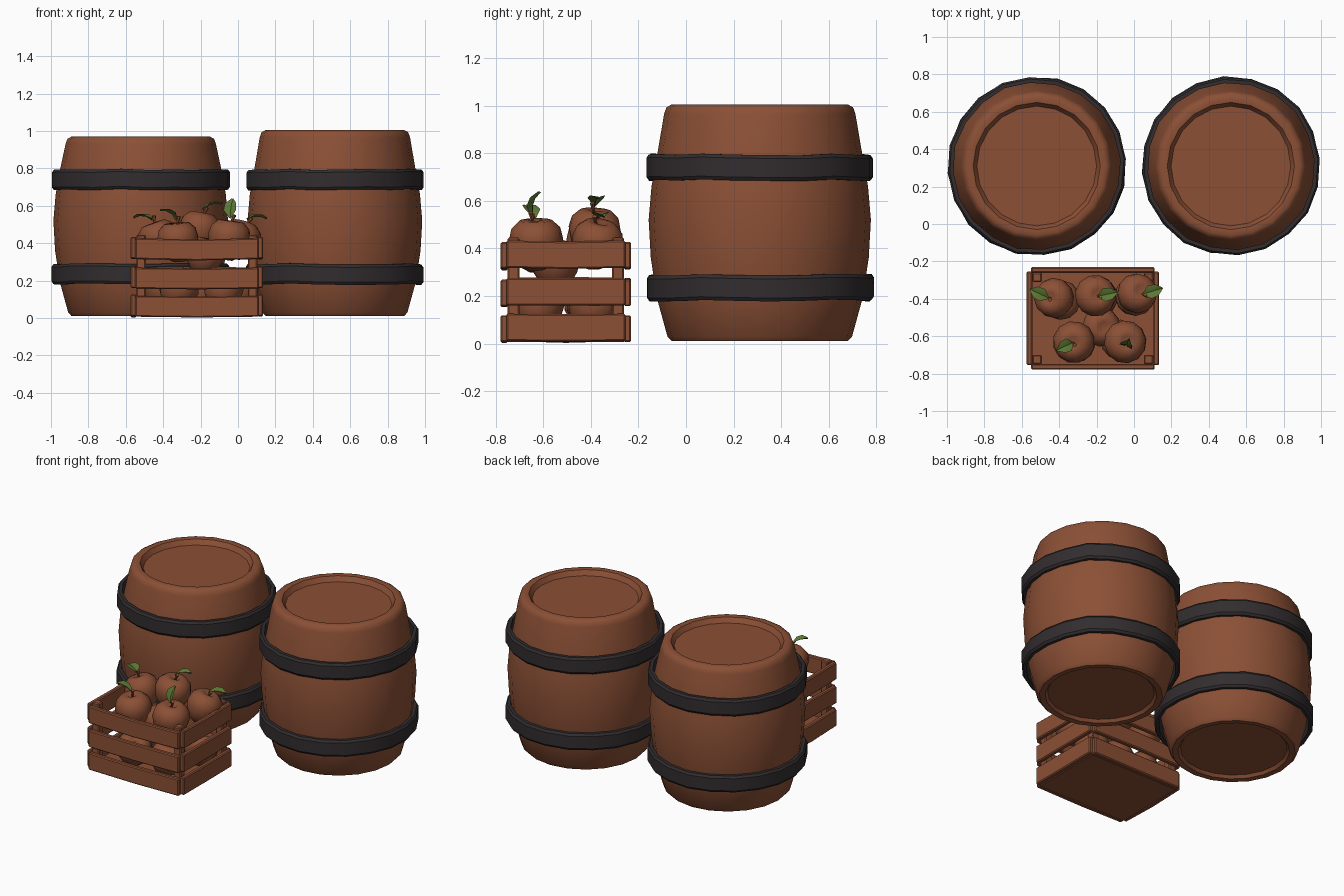
import bpy, bmesh, math, random
from mathutils import Vector, Matrix

random.seed(4)
if "Cube" in bpy.data.objects:
    bpy.data.objects.remove(bpy.data.objects["Cube"], do_unlink=True)


def material(name, rgb):
    m = bpy.data.materials.new(name)
    m.use_nodes = True
    m.diffuse_color = (*rgb, 1)
    bsdf = m.node_tree.nodes["Principled BSDF"]
    bsdf.inputs["Base Color"].default_value = (*rgb, 1)
    bsdf.inputs["Roughness"].default_value = 0.8
    return m


WOOD = material("brown wood", (0.26, 0.08, 0.036))
IRON = material("dark iron", (0.032, 0.026, 0.028))
LEAF = material("leaf green", (0.11, 0.19, 0.035))


def finish(name, bm, mat, angle=40, loc=(0, 0, 0), rot=(0, 0, 0)):
    bmesh.ops.recalc_face_normals(bm, faces=bm.faces)
    mesh = bpy.data.meshes.new(name)
    bm.to_mesh(mesh)
    bm.free()
    ob = bpy.data.objects.new(name, mesh)
    bpy.context.scene.collection.objects.link(ob)
    ob.location, ob.rotation_euler = loc, rot
    mesh.materials.append(mat)
    bpy.ops.object.select_all(action="DESELECT")
    ob.select_set(True)
    bpy.context.view_layer.objects.active = ob
    bpy.ops.object.shade_smooth_by_angle(angle=math.radians(angle))
    return ob


def lathe(profile, sides, closed=False, wobble=0.0):
    """Spin (radius, height) points round z; radius 0 makes a pole."""
    bm = bmesh.new()
    rings = []
    turns = [math.tau * i / sides for i in range(sides)]
    push = [random.uniform(-wobble, wobble) for _ in turns]
    for r, z in profile:
        if r == 0:
            rings.append([bm.verts.new((0, 0, z))] * sides)
        else:
            rings.append([bm.verts.new(((r + d) * math.cos(a), (r + d) * math.sin(a), z + d))
                          for a, d in zip(turns, push)])
    pairs = list(zip(rings, rings[1:]))
    if closed:
        pairs.append((rings[-1], rings[0]))
    for low, high in pairs:
        for i in range(sides):
            j = (i + 1) % sides
            loop = dict.fromkeys((low[i], low[j], high[j], high[i]))
            bm.faces.new(list(loop))
    return bm


# Barrels: bulging body with recessed ends, and two loose hoops
BARREL_Y = 0.31


def barrel(side, x, top):
    body = [(0, 0.03), (0.32, 0.03), (0.335, 0.012), (0.37, 0.01), (0.388, 0.03),
            (0.432, 0.19), (0.458, 0.36), (0.467, 0.52), (0.455, 0.66), (0.43, 0.8),
            (0.402, top - 0.04), (0.392, top - 0.012), (0.37, top), (0.34, top - 0.004),
            (0.32, top - 0.035), (0, top - 0.035)]
    finish(f"{side}_barrel_body", lathe(body, 20), WOOD, 45, (x, BARREL_Y, 0))
    for label, z in (("lower", 0.235), ("upper", 0.74)):
        h = 0.054
        hoop = [(0.448, z - h), (0.468, z - h), (0.478, z - h + 0.014),
                (0.478, z + h - 0.014), (0.468, z + h), (0.448, z + h)]
        finish(f"{side}_barrel_{label}_hoop", lathe(hoop, 20, True, 0.004), IRON, 35,
               (x, BARREL_Y, 0), (0, 0, 0.08))


barrel("right", -0.52, 0.97)
barrel("left", 0.518, 1.005)

# Crate
CX, CY = -0.22, -0.505
HALF_X, HALF_Y = 0.355, 0.275


def board(name, center, size, wobble=0.0):
    bm = bmesh.new()
    bmesh.ops.create_cube(bm, size=1)
    bmesh.ops.scale(bm, vec=size, verts=bm.verts)
    if wobble:
        # A middle cut lets the board sag slightly
        along = Vector((1, 0, 0)) if size[0] > size[1] else Vector((0, 1, 0))
        bmesh.ops.bisect_plane(bm, geom=bm.verts[:] + bm.edges[:] + bm.faces[:],
                               plane_co=(0, 0, 0), plane_no=along)
        sag = random.uniform(-wobble, wobble)
        for v in bm.verts:
            if abs(v.co.dot(along)) < 0.01:
                v.co.z += sag
    sharp = [e for e in bm.edges if e.calc_face_angle(0) > 0.8]
    bmesh.ops.bevel(bm, geom=sharp, offset=0.006, segments=1, affect="EDGES")
    return finish(name, bm, WOOD, 25, center)


board("crate_floor", (CX, CY, 0.022), (0.66, 0.5, 0.03))
for row, z in (("bottom", 0.063), ("middle", 0.213), ("top", 0.371)):
    for label, s in (("front", -1), ("back", 1)):
        board(f"crate_{label}_{row}_slat", (CX, CY + s * (HALF_Y - 0.016), z),
              (0.66, 0.03, 0.112), 0.008)
    for label, s in (("right", -1), ("left", 1)):
        board(f"crate_{label}_{row}_slat", (CX + s * (HALF_X - 0.016), CY, z + 0.005),
              (0.03, 0.5, 0.115), 0.008)
for sx in (-1, 1):
    for sy in (-1, 1):
        name = f"crate_{'front' if sy < 0 else 'back'}_{'right' if sx < 0 else 'left'}_post"
        board(name, (CX + sx * 0.298, CY + sy * 0.22, 0.23), (0.05, 0.05, 0.43))


# Fruit: dimpled body, bent stem, folded leaf
def leaf(name, base, heading, pitch):
    bm = bmesh.new()
    rows = []
    for t, w in ((0, 0.006), (0.35, 0.036), (0.7, 0.032), (1, 0.004)):
        lift = 0.02 * math.sin(t * math.pi)
        rows.append([bm.verts.new((t * 0.11, s * w, lift + abs(s) * 0.012)) for s in (-1, 0, 1)])
    for a, b in zip(rows, rows[1:]):
        for i in (0, 1):
            bm.faces.new((a[i], a[i + 1], b[i + 1], b[i]))
    bmesh.ops.solidify(bm, geom=bm.faces[:], thickness=0.006)
    finish(name, bm, LEAF, 20, base, (0, -pitch, heading))


def fruit(name, center, r, tilt=(0, 0), leafing=None):
    shape = [(0, -0.78), (0.3, -0.92), (0.62, -0.72), (0.88, -0.3), (1, 0.2),
             (0.9, 0.62), (0.6, 0.9), (0.28, 0.92), (0, 0.72)]
    rot = (tilt[0], tilt[1], random.uniform(0, 1))
    finish(f"{name}_body", lathe([(a * r, b * r) for a, b in shape], 12), WOOD, 60, center, rot)
    if leafing is None:
        return
    turn = Matrix.Rotation(tilt[1], 3, "Y") @ Matrix.Rotation(tilt[0], 3, "X")
    stem = [(0, 0), (0.006, 0), (0.007, 0.03), (0.011, 0.06), (0, 0.062)]
    root = Vector(center) + turn @ Vector((0, 0, 0.72 * r))
    finish(f"{name}_stem", lathe(stem, 6), WOOD, 40, root, (tilt[0] + 0.15, tilt[1] + 0.3, 0))
    leaf(f"{name}_leaf", root + turn @ Vector((0, 0, 0.035)), *leafing)


fruit("front_right_fruit", (-0.32, -0.63, 0.405), 0.113, (0.05, -0.1), (3.6, 0.5))
fruit("front_left_fruit", (-0.05, -0.63, 0.415), 0.115, (0.1, 0.1), (1.2, 1.25))
fruit("back_right_fruit", (-0.42, -0.395, 0.415), 0.108, (0, -0.35), (2.7, 0.1))
fruit("back_middle_fruit", (-0.21, -0.385, 0.46), 0.112, (0, 0.2), (0.2, 0.3))
fruit("back_left_fruit", (0.01, -0.375, 0.415), 0.108, (0, 0.35), (0.3, 0.05))
for i, (x, y) in enumerate(((-0.32, -0.63), (-0.08, -0.62), (-0.4, -0.4), (-0.19, -0.4), (0.0, -0.39))):
    fruit(f"lower_fruit_{i + 1}", (x, y, 0.145), 0.108, (random.uniform(-0.5, 0.5), 0.2))
fruit("inner_fruit", (-0.18, -0.55, 0.33), 0.105, (0.2, 0.1))
